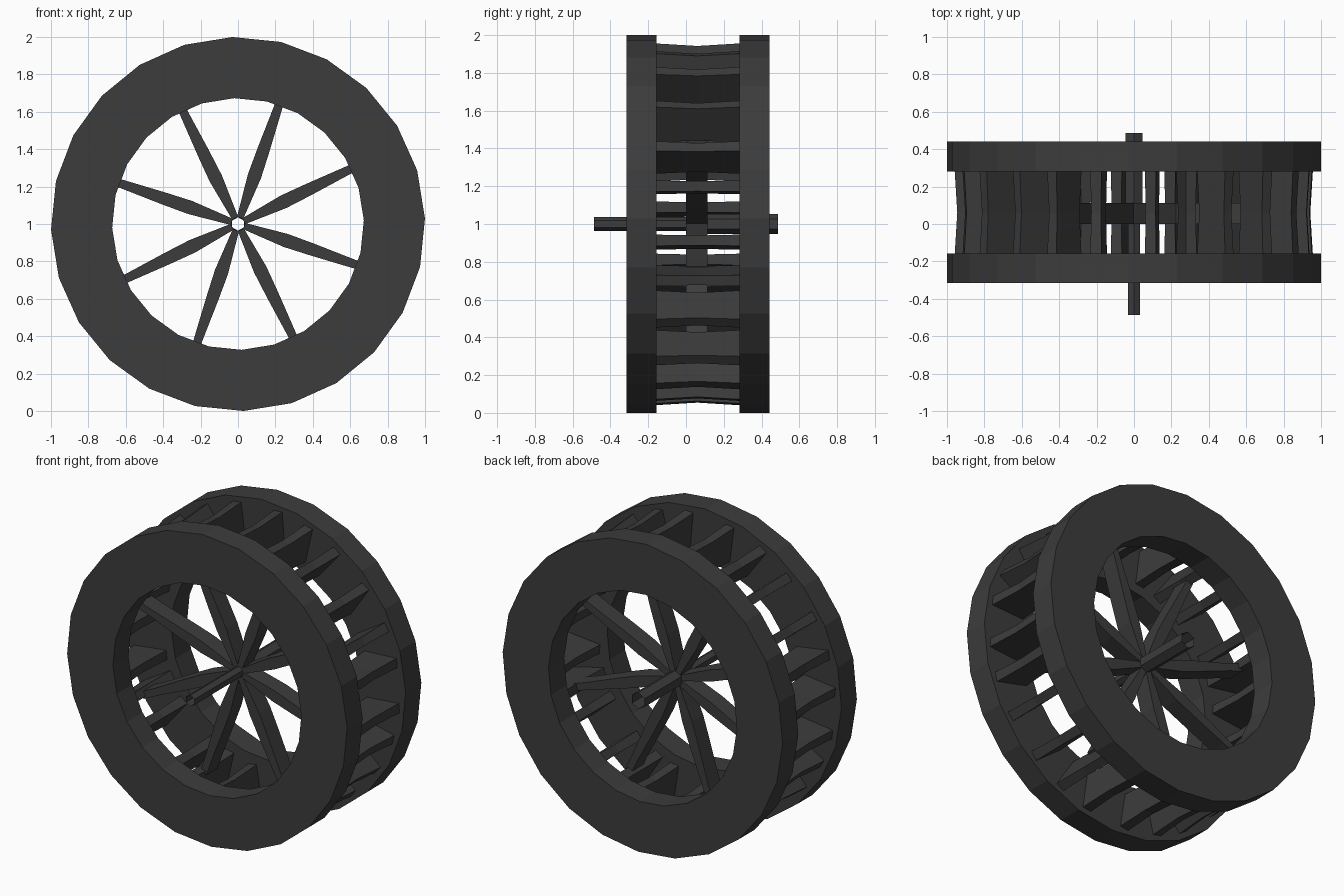
import bpy, bmesh, random
from math import sin, cos, radians, pi

if "Cube" in bpy.data.objects:
    bpy.data.objects.remove(bpy.data.objects["Cube"])

random.seed(4)
dark = bpy.data.materials.new("dark_wood")
dark.diffuse_color = (0.045, 0.045, 0.045, 1)
dark.use_nodes = True
dark.node_tree.nodes["Principled BSDF"].inputs["Base Color"].default_value = dark.diffuse_color


def finish(name, bm):
    bmesh.ops.recalc_face_normals(bm, faces=bm.faces)
    me = bpy.data.meshes.new(name)
    bm.to_mesh(me)
    bm.free()
    me.materials.append(dark)
    ob = bpy.data.objects.new(name, me)
    bpy.context.collection.objects.link(ob)
    return ob


def lathe(name, profile, sides, start, closed):
    """Spin (radius, y) points about the wheel axis at z = 1."""
    bm = bmesh.new()
    rings = []
    for i in range(sides):
        a = radians(start) + 2 * pi * i / sides
        rings.append([bm.verts.new((r * cos(a), y, 1 + r * sin(a))) for r, y in profile])
    n = len(profile)
    for i in range(sides):
        p, q = rings[i], rings[(i + 1) % sides]
        for j in range(n if closed else n - 1):
            k = (j + 1) % n
            bm.faces.new((p[j], p[k], q[k], q[j]))
    return finish(name, bm)


def loft(name, sections):
    """Skin a row of four-point sections and cap both ends."""
    bm = bmesh.new()
    rows = [[bm.verts.new(p) for p in s] for s in sections]
    for a, b in zip(rows, rows[1:]):
        for j in range(4):
            k = (j + 1) % 4
            bm.faces.new((a[j], a[k], b[k], b[j]))
    bm.faces.new(rows[0])
    bm.faces.new(rows[-1])
    return finish(name, bm)


def polar(angle, r, t, y):
    """Point at radius r and tangential offset t for a given angle."""
    return (r * cos(angle) - t * sin(angle), y, 1 + r * sin(angle) + t * cos(angle))


# Two wide rims
for name, y0, y1 in (("front_rim", -0.315, -0.157), ("back_rim", 0.282, 0.442)):
    lathe(name, [(1.0, y0), (1.0, y1), (0.673, y1), (0.673, y0)], 24, 1.7, True)

# Open-ended axle tube, thicker at the back
lathe("axle", [(0.036, -0.487), (0.036, 0.0), (0.053, 0.115), (0.053, 0.487)], 6, 30, False)

# Eight spokes, widest part way out
for i in range(8):
    a = radians(26 + 45 * i)
    loft("spoke", [[polar(a, r, s * w / 2, y) for s, y in
                    ((-1, 0.0), (1, 0.0), (1, 0.113), (-1, 0.113))]
                   for r, w in ((0.035, 0.035), (0.27, 0.073), (0.42, 0.066), (0.66, 0.046), (0.76, 0.046))])

# Paddles in groups of three, pinched at mid length
for i in range(8):
    for base, tilt in ((-6, 14), (13.5, -8), (25.5, 8)):
        a = radians(base + 45 * i + random.uniform(-1, 1))
        k = radians(tilt + random.uniform(-3, 3))
        sections = []
        for y, f in ((-0.17, 1), (0.06, 0.88), (0.29, 1)):
            corners = []
            for u, v in ((-0.115, -0.03), (0.115, -0.03), (0.115, 0.03), (-0.115, 0.03)):
                u, v = u * f, v * f
                corners.append(polar(a, 0.845 + u * cos(k) - v * sin(k), u * sin(k) + v * cos(k), y))
            sections.append(corners)
        loft("paddle", sections)
